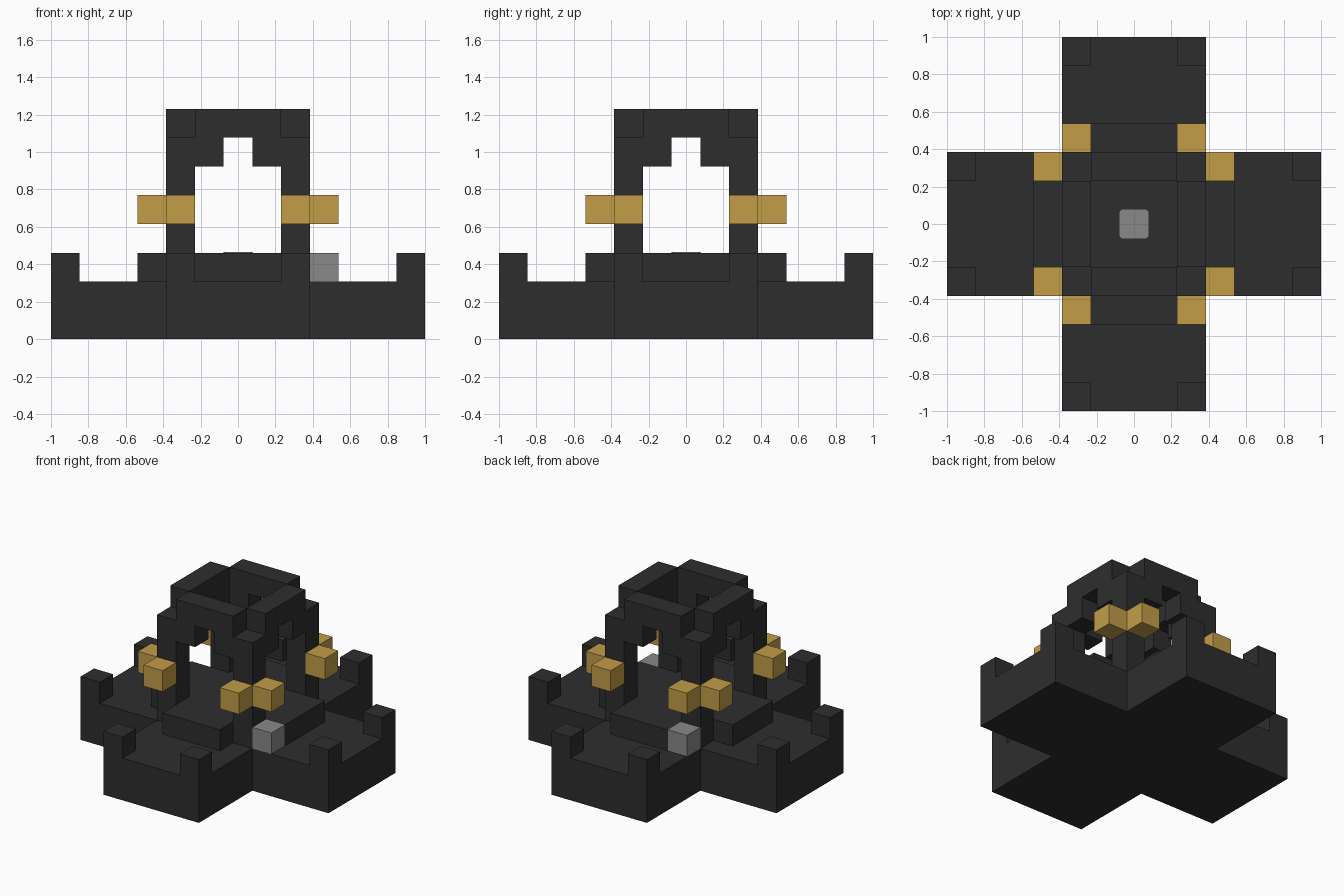
import bpy, bmesh
from math import pi
from mathutils import Matrix, Vector

cube = bpy.data.objects.get("Cube")
if cube:
    bpy.data.objects.remove(cube)

U = 2 / 13  # one block


def material(name, rgb):
    m = bpy.data.materials.new(name)
    m.use_nodes = True
    color = (*rgb, 1)
    m.diffuse_color = color
    node = next(n for n in m.node_tree.nodes if n.type == "BSDF_PRINCIPLED")
    node.inputs["Base Color"].default_value = color
    return m


DARK = material("charcoal", (0.027, 0.027, 0.027))
GOLD = material("gold", (0.54, 0.34, 0.065))
GREY = material("grey", (0.25, 0.25, 0.25))


def finish(name, bm, mat, turn=0):
    """Scale from blocks to units, turn about z and link as an object."""
    bmesh.ops.recalc_face_normals(bm, faces=bm.faces)
    bm.transform(Matrix.Rotation(turn, 4, "Z") @ Matrix.Scale(U, 4))
    mesh = bpy.data.meshes.new(name)
    bm.to_mesh(mesh)
    bm.free()
    mesh.materials.append(mat)
    obj = bpy.data.objects.new(name, mesh)
    bpy.context.collection.objects.link(obj)
    return obj


def prism(name, outline, push, mat, turn=0):
    bm = bmesh.new()
    face = bm.faces.new([bm.verts.new(p) for p in outline])
    ext = bmesh.ops.extrude_face_region(bm, geom=[face], use_keep_orig=True)
    verts = [g for g in ext["geom"] if isinstance(g, bmesh.types.BMVert)]
    bmesh.ops.translate(bm, vec=Vector(push), verts=verts)
    return finish(name, bm, mat, turn)


def block(name, x, y, z, mat, height=1, turn=0):
    """Upright block with its base centre at x, y, z."""
    bm = bmesh.new()
    place = Matrix.Translation((x, y, z + height / 2)) @ Matrix.Diagonal((1, 1, height, 1))
    bmesh.ops.create_cube(bm, size=1, matrix=place)
    return finish(name, bm, mat, turn)


def four_way(quarter, z):
    """Repeat one quarter of an outline around the centre."""
    points = []
    for i in range(4):
        spin = Matrix.Rotation(i * pi / 2, 3, "Z")
        points += [spin @ Vector((x, y, z)) for x, y in quarter]
    return points


# Cross-shaped foundation and the stepped floor on it
prism("base_cross", four_way([(6.5, 2.5), (2.5, 2.5), (2.5, 6.5)], 0), (0, 0, 2), DARK)
prism("stepped_floor",
      four_way([(3.5, 1.5), (2.5, 1.5), (2.5, 2.5), (1.5, 2.5), (1.5, 3.5)], 2),
      (0, 0, 1), DARK)

# Notched beam above each arch, side on
beam = [(-1.5, 6), (-.5, 6), (-.5, 7), (.5, 7), (.5, 6), (1.5, 6), (1.5, 8), (-1.5, 8)]

for i, side in enumerate(("front", "left", "back", "right")):
    turn = i * pi / 2
    prism(side + "_beam", [(x, -2.5, z) for x, z in beam], (0, 1, 0), DARK, turn)
    block(side + "_pillar", 2, -2, 3, DARK, 4, turn)
    for end, x in (("a", -2), ("b", 2)):
        block(f"{side}_corner_post_{end}", x, -6, 2, DARK, 1, turn)
        block(f"{side}_lamp_{end}", x, -3, 4, GOLD, 1, turn)

# Two grey blocks beside the floor
block("side_block_front", 3, -2, 2, GREY)
block("side_block_back", -2, 3, 2, GREY)

# Round-cornered plate in the middle of the floor
plate = prism("centre_plate", four_way([(.5, .4), (.47, .47), (.4, .5)], 3),
              (0, 0, 0.02), GREY)
